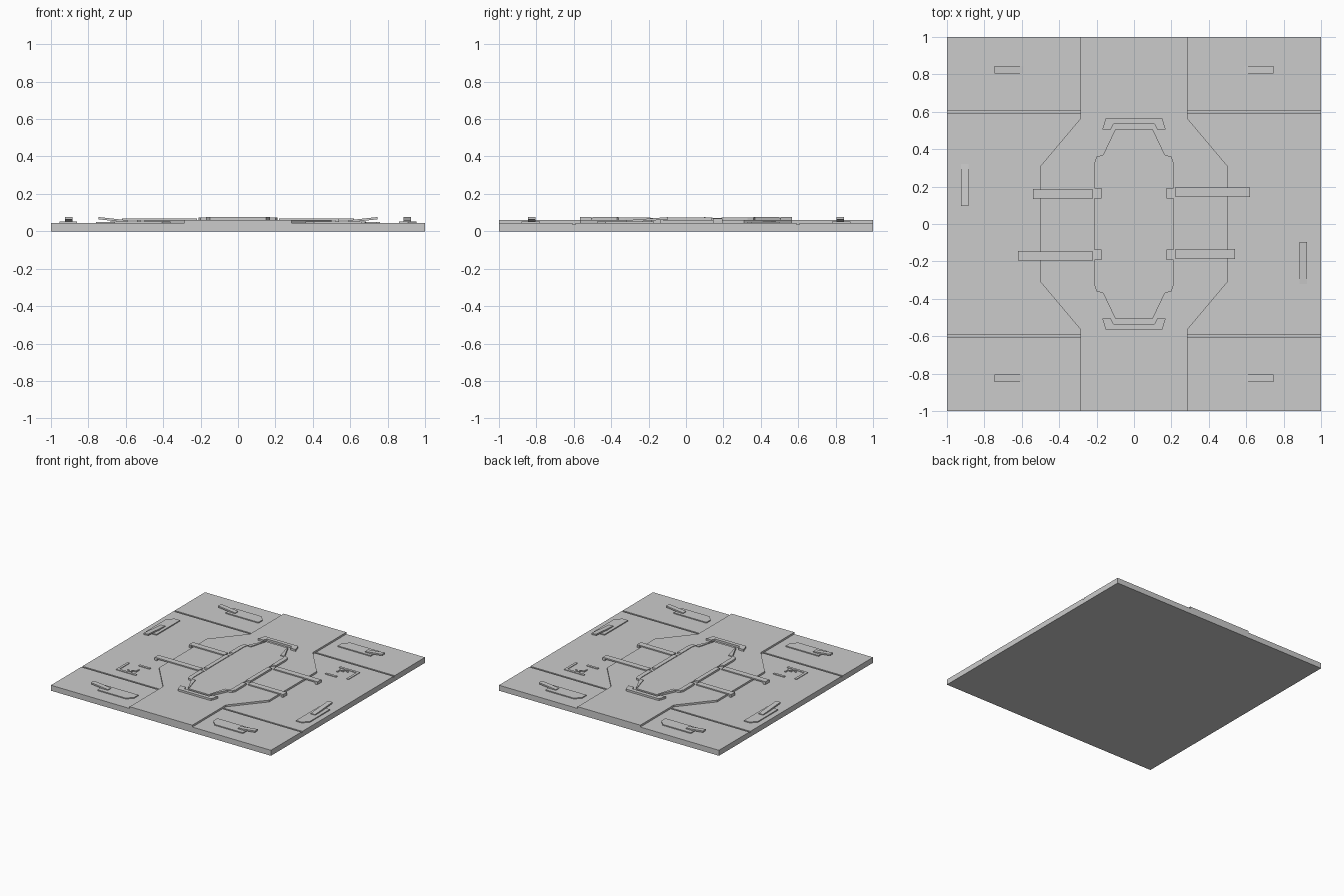
import bpy, bmesh
from mathutils import Matrix, Vector

old = bpy.data.objects.get("Cube")
if old:
    bpy.data.objects.remove(old, do_unlink=True)

grey = bpy.data.materials.new("light_grey")
grey.use_nodes = True
grey.diffuse_color = (0.6, 0.6, 0.6, 1)
grey.node_tree.nodes["Principled BSDF"].inputs["Base Color"].default_value = (0.6, 0.6, 0.6, 1)

HALF_TURN = [(1, 1), (-1, -1)]
SIDES = [(1, 1), (-1, 1)]
ENDS = [(1, 1), (1, -1)]
QUARTERS = [(1, 1), (-1, 1), (1, -1), (-1, -1)]


def prism(name, pts, z0, z1, copies=((1, 1),), bevel=0.0, lift=None):
    """Extrude an outline from z0 to z1, once per mirrored copy."""
    for sx, sy in copies:
        bm = bmesh.new()
        low = [bm.verts.new((x * sx, y * sy, z0)) for x, y in pts]
        face = bm.faces.new(low)
        out = bmesh.ops.extrude_face_region(bm, geom=[face])
        for v in out["geom"]:
            if isinstance(v, bmesh.types.BMVert):
                v.co.z = z1
        if bevel:
            rim = [e for e in bm.edges if all(v.co.z == z1 for v in e.verts)]
            bmesh.ops.bevel(bm, geom=rim, offset=bevel, segments=1, affect='EDGES')
        if lift:
            for v in bm.verts:
                v.co.z += lift(abs(v.co.x), abs(v.co.y))
        bmesh.ops.recalc_face_normals(bm, faces=bm.faces)
        me = bpy.data.meshes.new(name)
        bm.to_mesh(me)
        bm.free()
        me.materials.append(grey)
        bpy.context.collection.objects.link(bpy.data.objects.new(name, me))


def rect(x0, x1, y0, y1):
    return [(x0, y0), (x1, y0), (x1, y1), (x0, y1)]


def four_way(quarter):
    """Close an outline given in the +x +y quarter, running from the x side to the y end."""
    half = quarter + [(-x, y) for x, y in reversed(quarter)]
    return half + [(-x, -y) for x, y in half]


# Base slab with a shallow groove between the middle and each end
BASE, DECK = 0.045, 0.06
prism("base_lower", rect(-1, 1, -1, 1), 0, 0.035)
prism("base_middle", rect(-1, 1, -0.592, 0.592), 0.035, BASE)
prism("base_end", rect(-1, 1, 0.606, 1), 0.035, BASE, ENDS)

# Raised centre deck that widens in the middle
prism("centre_deck", four_way([(0.5, 0.31), (0.285, 0.565), (0.285, 1)]), 0.034, DECK, bevel=0.007)

# Central hatch and its framing rails
prism("hatch", four_way([(0.175, 0.35), (0.1, 0.505)]), DECK, 0.07, bevel=0.004)
prism("hatch_middle_rail", rect(0.175, 0.21, -0.14, 0.14), DECK, 0.075, SIDES, bevel=0.003)
prism("hatch_corner_rail", [(0.175, 0.19), (0.21, 0.19), (0.21, 0.33), (0.2, 0.36), (0.165, 0.37), (0.175, 0.33)],
      DECK, 0.075, QUARTERS, bevel=0.003)
prism("hatch_slanted_rail", [(0.17, 0.36), (0.135, 0.36), (0.095, 0.5), (0.103, 0.5)], DECK, 0.076, QUARTERS)
prism("hatch_end_bracket", [(0.17, 0.505), (0.15, 0.567), (-0.15, 0.567), (-0.17, 0.505),
                            (-0.125, 0.505), (-0.11, 0.535), (0.11, 0.535), (0.125, 0.505)],
      DECK, 0.076, ENDS, bevel=0.004)

# Arms that reach over the deck edge, long on one side and short on the other
for label, tip, y in (("long", 0.62, 0.17), ("short", 0.54, -0.16)):
    prism(label + "_arm", rect(0.22, tip - 0.015, y - 0.024, y + 0.024), DECK - 0.002, 0.069, HALF_TURN)
    prism(label + "_arm_tip", rect(tip - 0.02, tip, y - 0.026, y + 0.026), BASE, 0.069, HALF_TURN, bevel=0.008)

# Corner pods with an upward tilted bar
prism("corner_pod", [(0.36, 0.78), (0.66, 0.78), (0.66, 0.88), (0.405, 0.88), (0.36, 0.835)],
      BASE, 0.053, QUARTERS)
prism("corner_bar", rect(0.59, 0.745, 0.805, 0.845), 0.047, 0.059, QUARTERS,
      lift=lambda x, y: (x - 0.59) * 0.11)

# Side pods, the same shape turned sideways
prism("side_pod", [(0.86, -0.17), (0.955, -0.17), (0.955, -0.48 + 0.045), (0.915, -0.48), (0.86, -0.48)][:2]
      + [(0.955, -0.43), (0.91, -0.475), (0.86, -0.475)], BASE, 0.053, HALF_TURN)
prism("side_bar", rect(0.885, 0.925, -0.32, -0.095), 0.047, 0.059, HALF_TURN,
      lift=lambda x, y: (0.32 - y) * 0.075)

# Small stepped relief on two opposite corners of the middle area
prism("relief_back", rect(0.58, 0.76, 0.48, 0.5), BASE, 0.05, HALF_TURN)
prism("relief_side", rect(0.74, 0.76, 0.35, 0.48), BASE, 0.05, HALF_TURN)
prism("relief_front", rect(0.56, 0.66, 0.33, 0.35), BASE, 0.05, HALF_TURN)
prism("relief_hook", [(0.61, 0.41), (0.62, 0.41), (0.62, 0.44), (0.65, 0.44), (0.65, 0.47),
                      (0.68, 0.445), (0.685, 0.455), (0.64, 0.48), (0.64, 0.45), (0.61, 0.45)],
      BASE, 0.052, HALF_TURN)
